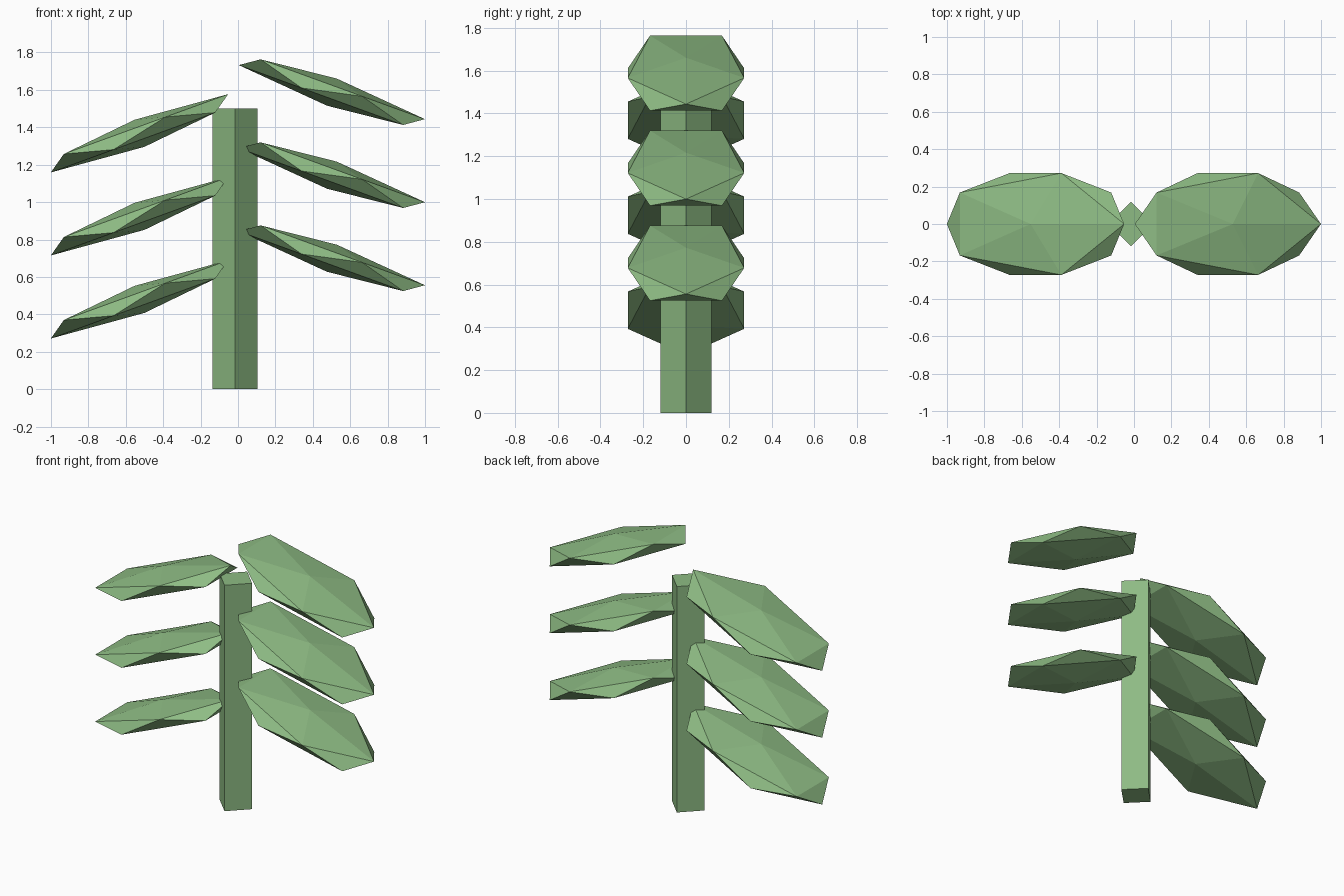
import bpy
from math import radians

cube = bpy.data.objects.get("Cube")
if cube:
    bpy.data.objects.remove(cube, do_unlink=True)

# Single leaf-green material
green = bpy.data.materials.new("leaf_green")
green.use_nodes = True
colour = (0.27, 0.50, 0.23, 1)
green.diffuse_color = colour
green.node_tree.nodes["Principled BSDF"].inputs["Base Color"].default_value = colour


def finish(name):
    obj = bpy.context.object
    obj.name = name
    obj.data.materials.append(green)
    return obj


# Square stem turned corner-forward
HEIGHT = 1.5
bpy.ops.mesh.primitive_cylinder_add(
    vertices=4, radius=0.119, depth=HEIGHT, location=(-0.016, 0, HEIGHT / 2))
finish("stem")


# Flattened, faceted leaf drooping away from the stem
def leaf(name, x, z, tilt):
    bpy.ops.mesh.primitive_ico_sphere_add(
        subdivisions=1, radius=1, location=(x, 0, z), rotation=(0, radians(tilt), 0))
    finish(name).scale = (0.578, 0.32, 0.077)


# Alternating leaves, three per side
SPACING = 0.444
for i in range(3):
    leaf(f"left_leaf_{i + 1}", 0.502, 0.70 + i * SPACING, 20)
    leaf(f"right_leaf_{i + 1}", -0.5265, 0.48 + i * SPACING, -20)
